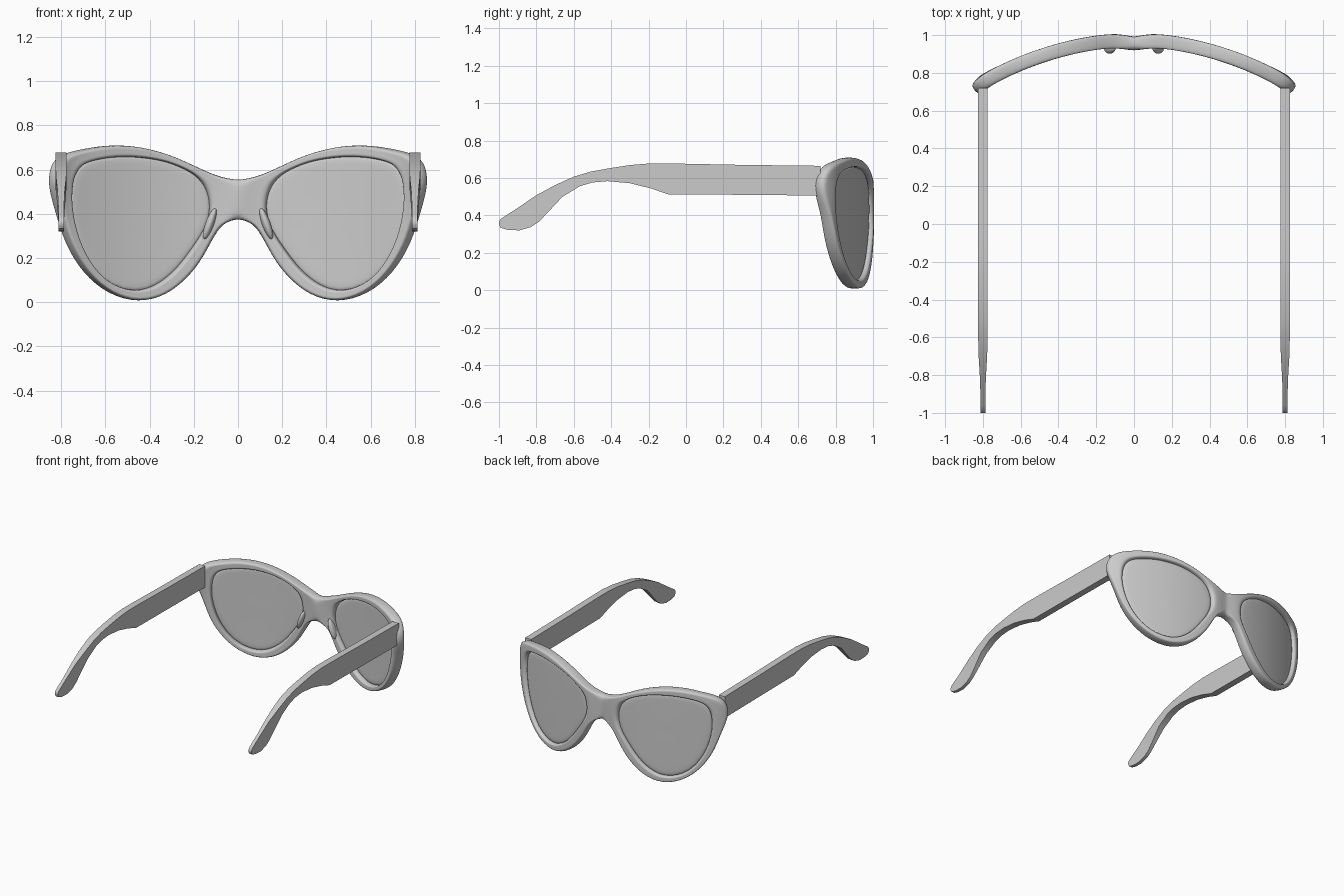
import bpy, bmesh, math
from mathutils import Matrix

if "Cube" in bpy.data.objects:
    bpy.data.objects.remove(bpy.data.objects["Cube"])

# Rim outline, as pairs: lens opening (x, z) and outer edge (x, z), right half
RIM = [
    (.150, .520, 0, .552), (.130, .460, 0, .465), (.132, .395, 0, .378),
    (.155, .330, .060, .362), (.187, .278, .102, .312), (.250, .190, .160, .195),
    (.300, .133, .230, .108), (.370, .078, .325, .030), (.460, .046, .450, -.004),
    (.578, .076, .580, .034), (.666, .156, .690, .126), (.732, .285, .772, .260),
    (.760, .420, .812, .400), (.758, .500, .845, .520), (.750, .564, .842, .605),
    (.718, .620, .808, .668), (.660, .641, .705, .692), (.580, .655, .605, .710),
    (.490, .658, .500, .711), (.400, .650, .380, .691), (.310, .632, .260, .648),
    (.220, .592, .160, .599), (.178, .558, .080, .566)]

# Temple side profile: top edge (y, z) and bottom edge (y, z), hinge to tip
ARM = [
    (.72, .665, .72, .506), (.30, .670, .30, .510), (-.05, .677, -.096, .513),
    (-.19, .678, -.19, .545), (-.30, .669, -.30, .572), (-.41, .652, -.42, .583),
    (-.51, .634, -.50, .576), (-.60, .607, -.567, .556), (-.70, .562, -.66, .500),
    (-.80, .508, -.73, .425), (-.90, .440, -.785, .367), (-.96, .401, -.83, .337),
    (-.992, .380, -.89, .320), (-1.0, .365, -.95, .322), (-1.0, .350, -.99, .333)]


def wrap(x):
    """Depth of the face curve, with a small dip at the bridge."""
    return .974 - .345 * x * x - .02 * math.exp(-(x / .06) ** 2)


def finish(name, bm, thickness=0, subsurf=0):
    bmesh.ops.recalc_face_normals(bm, faces=bm.faces)
    me = bpy.data.meshes.new(name)
    bm.to_mesh(me)
    bm.free()
    ob = bpy.data.objects.new(name, me)
    bpy.context.collection.objects.link(ob)
    bpy.ops.object.select_all(action='DESELECT')
    ob.select_set(True)
    bpy.context.view_layer.objects.active = ob
    if subsurf:
        me.polygons.foreach_set("use_smooth", [True] * len(me.polygons))
    else:
        bpy.ops.object.shade_smooth_by_angle(angle=math.radians(35))
    ob.modifiers.new("mirror", 'MIRROR')
    if thickness:
        m = ob.modifiers.new("thickness", 'SOLIDIFY')
        m.thickness, m.offset = thickness, 0
    if subsurf:
        m = ob.modifiers.new("smooth", 'SUBSURF')
        m.levels = m.render_levels = subsurf
    return ob


def bridge_rows(bm, rows, closed):
    """Join rows of vertices with quads; each row may close on itself."""
    for a, b in zip(rows, rows[1:]):
        n = len(a)
        for i in range(n if closed else n - 1):
            j = (i + 1) % n
            bm.faces.new((a[i], a[j], b[j], b[i]))


# Front frame: sheet between opening and outer edge, thickened and rounded
bm = bmesh.new()
rows = []
for t in (0, .33, .67, 1):
    row = []
    for hx, hz, ox, oz in RIM:
        x, z = hx + (ox - hx) * t, hz + (oz - hz) * t
        y = wrap(x)
        if x > .79 and z > .45:      # end piece turns back to the hinge
            y -= .5 * (x - .79)
        row.append(bm.verts.new((x, y, z)))
    rows.append(row)
bridge_rows(bm, rows, True)
finish("front_frame", bm, .074, 2)

# Lenses: concentric rings following the face curve
bm = bmesh.new()
cx, cz = .46, .37
rows = []
for s in (1.03, .9, .7, .5, .3, .12):
    row = []
    for hx, hz, _, _ in RIM:
        x, z = cx + (hx - cx) * s, cz + (hz - cz) * s
        row.append(bm.verts.new((x, wrap(x) + .004, z)))
    rows.append(row)
bridge_rows(bm, rows, True)
bm.faces.new(rows[-1])
finish("lenses", bm, .02, 1)

# Temple arms: flat bars, thinned towards the tips
bm = bmesh.new()
rows = []
for ty, tz, by, bz in ARM:
    k = min(max((-ty - .66) / .2, 0), 1)
    h = .025 - .012 * k
    rows.append([bm.verts.new(c) for c in (
        (.8 - h, ty, tz), (.8 + h, ty, tz), (.8 + h, by, bz), (.8 - h, by, bz))])
bridge_rows(bm, rows, True)
bm.faces.new(rows[0])
bm.faces.new(rows[-1])
finish("temple_arms", bm)

# Nose pads: slim rounded bumps behind the bridge
bm = bmesh.new()
bmesh.ops.create_uvsphere(
    bm, u_segments=16, v_segments=10, radius=1,
    matrix=Matrix.Translation((.128, .932, .355)) @ Matrix.Rotation(math.radians(-20), 4, 'Y')
    @ Matrix.Diagonal((.020, .032, .075, 1)))
finish("nose_pads", bm, 0, 1)
